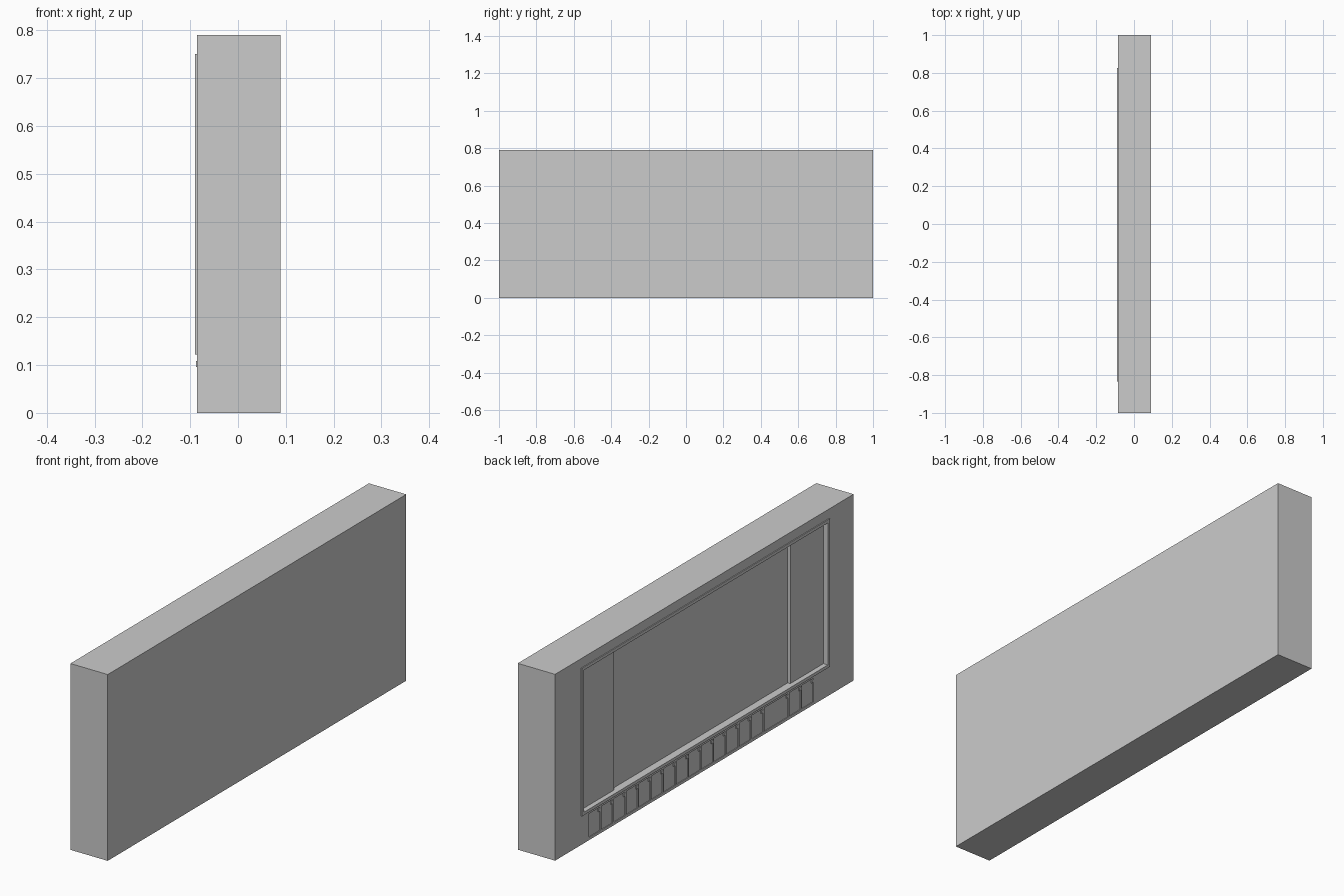
import bpy

if "Cube" in bpy.data.objects:
    bpy.data.objects.remove(bpy.data.objects["Cube"])

FACE = -0.086      # plane of the detailed side
LIP = -0.090       # outermost plane of the raised frame
Y0, Y1, Z0, Z1 = -0.835, 0.825, 0.122, 0.75   # frame outline
RIM = 0.013


def box(name, x, y, z):
    """Axis-aligned box from three (low, high) ranges."""
    verts = [(a, b, c) for a in x for b in y for c in z]
    faces = [(0, 1, 3, 2), (4, 6, 7, 5), (0, 4, 5, 1),
             (2, 3, 7, 6), (0, 2, 6, 4), (1, 5, 7, 3)]
    mesh = bpy.data.meshes.new(name)
    mesh.from_pydata(verts, [], faces)
    obj = bpy.data.objects.new(name, mesh)
    bpy.context.collection.objects.link(obj)
    return obj


def cut(target, cutter):
    mod = target.modifiers.new(cutter.name, 'BOOLEAN')
    mod.operation = 'DIFFERENCE'
    mod.solver = 'EXACT'
    mod.object = cutter
    cutter.hide_render = True
    cutter.hide_set(True)


# Main slab with the deep recess
body = box("body", (FACE, 0.089), (-1, 1), (0, 0.79))
inner_y = (Y0 + RIM, Y1 - RIM)
inner_z = (Z0 + RIM, Z1 - RIM)
cut(body, box("recess_cutter", (-0.2, -0.057), inner_y, inner_z))

# Raised frame around the recess
box("frame_bottom", (LIP, FACE), (Y0, Y1), (Z0, inner_z[0]))
box("frame_top", (LIP, FACE), (Y0, Y1), (inner_z[1], Z1))
box("frame_side_a", (LIP, FACE), (Y0, inner_y[0]), inner_z)
box("frame_side_b", (LIP, FACE), (inner_y[1], Y1), inner_z)

# Side panels standing higher than the central panel
box("side_panel_a", (-0.069, -0.057), (inner_y[0], -0.60), inner_z)
box("side_panel_b", (-0.069, -0.057), (0.58, inner_y[1]), inner_z)

# Row of shallow key pockets below the frame, one of them double width
pitch, start = 0.084, 0.778
slots = [(i, 1) for i in range(14)] + [(14, 2), (16, 1), (17, 1)]
for n, (i, width) in enumerate(slots):
    hi = start - i * pitch - 0.004
    lo = start - (i + width) * pitch + 0.004
    cut(body, box(f"key_cutter_{n}", (-0.2, FACE + 0.003), (lo, hi), (0.012, 0.112)))
    # Small tab at the upper corner of each key
    box(f"key_tab_{n}", (FACE - 0.0015, FACE + 0.003), (lo, lo + 0.012), (0.096, 0.108))
